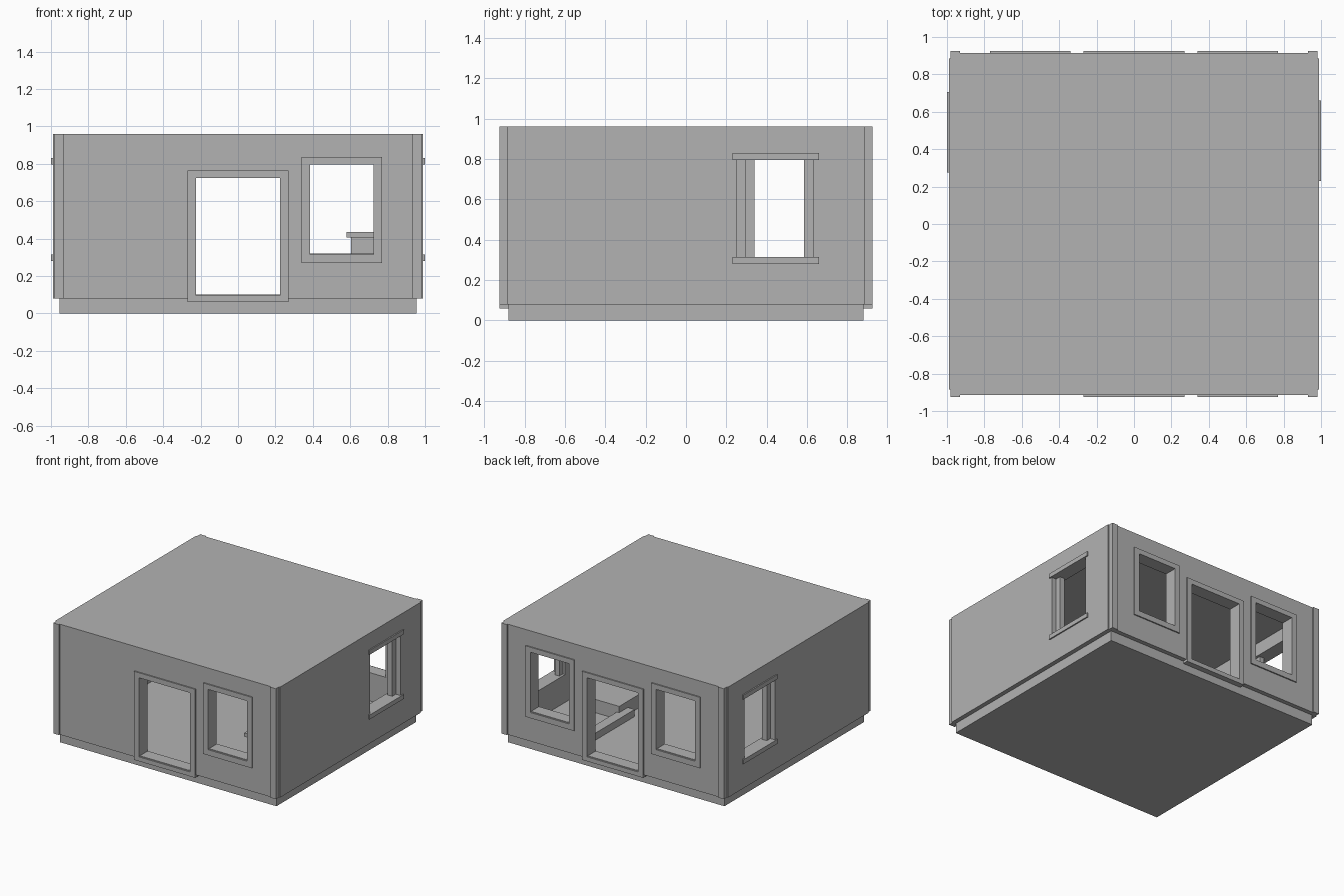
import bpy

cube = bpy.data.objects.get("Cube")
if cube:
    bpy.data.objects.remove(cube, do_unlink=True)

grey = bpy.data.materials.new("plain grey")
grey.use_nodes = True
colour = (0.448, 0.448, 0.448, 1)
grey.diffuse_color = colour
for node in grey.node_tree.nodes:
    if node.type == 'BSDF_PRINCIPLED':
        node.inputs["Base Color"].default_value = colour


def box(name, x0, x1, y0, y1, z0, z1):
    """Axis-aligned box between the given limits."""
    corners = [(x, y, z) for z in (z0, z1) for x, y in ((x0, y0), (x1, y0), (x1, y1), (x0, y1))]
    sides = [(i, (i + 1) % 4, (i + 1) % 4 + 4, i + 4) for i in range(4)]
    mesh = bpy.data.meshes.new(name)
    mesh.from_pydata(corners, [], sides + [(3, 2, 1, 0), (4, 5, 6, 7)])
    mesh.materials.append(grey)
    obj = bpy.data.objects.new(name, mesh)
    bpy.context.collection.objects.link(obj)
    return obj


def mirrored(name, side, axis, lo, hi, *rest):
    """Box whose limits on one axis are reflected when side is -1."""
    a, b = sorted((side * lo, side * hi))
    return box(name, a, b, *rest) if axis == 'x' else box(name, rest[0], rest[1], a, b, *rest[2:])


def cut(target, cutters):
    """Subtract the cutters from the target, then discard them."""
    for c in cutters:
        c.hide_render = True
        mod = target.modifiers.new("cut", 'BOOLEAN')
        mod.operation = 'DIFFERENCE'
        mod.solver = 'EXACT'
        mod.object = c
    graph = bpy.context.evaluated_depsgraph_get()
    mesh = bpy.data.meshes.new_from_object(target.evaluated_get(graph))
    target.modifiers.clear()
    target.data = mesh
    for c in cutters:
        bpy.data.objects.remove(c, do_unlink=True)


# Openings in the front and back: name, side, x range, z range, frame bottom
DOOR = (-0.225, 0.225, 0.095, 0.725)
LEFT = (0.385, 0.725, 0.315, 0.795)
RIGHT = (-0.725, -0.385, 0.315, 0.795)
openings = [
    ("front_door", -1, DOOR), ("front_window", -1, LEFT),
    ("back_door", 1, DOOR), ("back_left_window", 1, LEFT), ("back_right_window", 1, RIGHT),
]
# Side windows: side, y range
side_windows = [("left_window", 1, 0.25, 0.63), ("right_window", -1, 0.295, 0.675)]
SILL, HEAD = 0.315, 0.795

# Plinth
box("plinth", -0.955, 0.955, -0.88, 0.88, 0, 0.085)

# Hollow shell with floor and flat roof
shell = box("wall_shell", -0.99, 0.99, -0.915, 0.915, 0.08, 0.96)
cutters = [box("room_cutter", -0.89, 0.89, -0.815, 0.815, 0.094, 0.9)]
for sx in (-1, 1):
    for sy in (-1, 1):
        ys = sorted((sy * 0.885, sy * 1.1))
        cutters.append(mirrored("corner_cutter", sx, 'x', 0.98, 1.1, *ys, 0, 1.1))
for name, side, (x0, x1, z0, z1) in openings:
    cutters.append(mirrored(name + "_cutter", side, 'y', 0.7, 1.1,
                            x0 - 0.01, x1 + 0.01, z0 + 0.005, z1 + 0.01))
for name, side, y0, y1 in side_windows:
    cutters.append(mirrored(name + "_cutter", side, 'x', 0.7, 1.1, y0, y1, SILL, HEAD))
cut(shell, cutters)

# Corner pilasters
for sx, xname in ((1, "left"), (-1, "right")):
    for sy, yname in ((-1, "front"), (1, "back")):
        ys = sorted((sy * 0.87, sy * 0.925))
        mirrored(f"{yname}_{xname}_pilaster", sx, 'x', 0.93, 0.9805, *ys, 0.08, 0.96)

# Frames around front and back openings, standing slightly proud
for name, side, (x0, x1, z0, z1) in openings:
    bottom = 0.06 if "door" in name else z0 - 0.045
    frame = mirrored(name + "_frame", side, 'y', 0.82, 0.925,
                     x0 - 0.045, x1 + 0.045, bottom, z1 + 0.04)
    cut(frame, [mirrored("frame_cutter", side, 'y', 0.7, 1.1, x0, x1, z0, z1)])

# Side windows: projecting sill and lintel with recessed posts
for name, side, y0, y1 in side_windows:
    mirrored(name + "_sill", side, 'x', 0.97, 1.0, y0 - 0.02, y1 + 0.03, SILL - 0.035, SILL)
    mirrored(name + "_lintel", side, 'x', 0.97, 1.0, y0 - 0.02, y1 + 0.03, HEAD, HEAD + 0.035)
    for edge, a, b in (("front", y0, y0 + 0.045), ("back", y1 - 0.045, y1)):
        mirrored(f"{name}_{edge}_post", side, 'x', 0.91, 0.95, a, b, SILL, HEAD)

# Interior counter, bench and low platform
box("counter_body", 0.605, 0.885, -0.73, -0.2, 0.09, 0.405)
box("counter_top", 0.58, 0.885, -0.75, -0.18, 0.405, 0.435)
box("bench", 0.34, 0.42, 0.16, 0.78, 0.09, 0.15)
box("platform", 0.4, 0.8, -0.15, 0.27, 0.09, 0.2)
